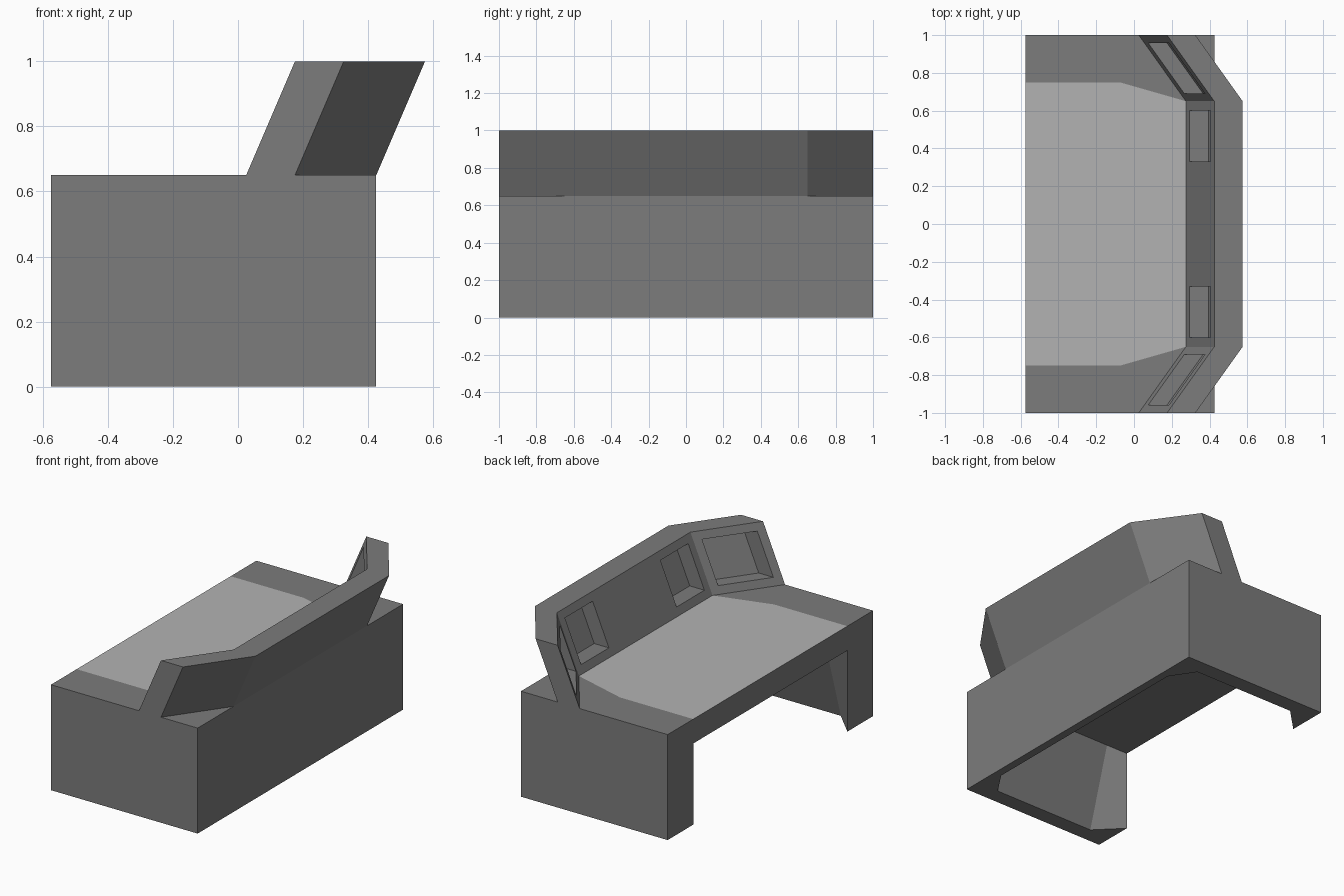
import bpy, bmesh
from mathutils import Matrix, Vector

if "Cube" in bpy.data.objects:
    bpy.data.objects.remove(bpy.data.objects["Cube"])


def material(name, v):
    m = bpy.data.materials.new(name)
    m.diffuse_color = (v, v, v, 1)
    m.use_nodes = True
    m.node_tree.nodes["Principled BSDF"].inputs["Base Color"].default_value = m.diffuse_color
    return m


def finish(bm, name, mats):
    bmesh.ops.recalc_face_normals(bm, faces=bm.faces[:])
    me = bpy.data.meshes.new(name)
    bm.to_mesh(me)
    bm.free()
    for m in mats:
        me.materials.append(m)
    ob = bpy.data.objects.new(name, me)
    bpy.context.collection.objects.link(ob)
    return ob


dark = material("dark_grey", 0.2)
light = material("light_grey", 0.45)
FRONT, REAR, TOP, CEIL = -0.575, 0.425, 0.65, 0.5

# Console body: half outline rings, mirrored across y
bm = bmesh.new()


def ring(points, z):
    return [bm.verts.new((x, y, z)) for x, y in points]


outer = [(FRONT, 1), (REAR, 1), (REAR, 0)]
a = ring(outer, TOP)
b = ring(outer, 0)
desk = ring([(FRONT, 0), (FRONT, .75), (-.075, .75), (.275, .65), (.275, 0)], TOP)
ceil = ring([(FRONT, 0), (FRONT, .75), (-.425, .75), (.275, .75), (.275, 0)], CEIL)
foot = ring([(FRONT, .75), (-.425, .9), (.275, .9), (.375, .75), (.375, 0)], 0)

faces = [
    (a[0], a[1], b[1], b[0]), (a[1], a[2], b[2], b[1]),        # end and rear
    (a[0], b[0], foot[0], ceil[1], desk[1]),                   # leg front
    (desk[1], ceil[1], ceil[0], desk[0]),                      # desktop edge
    (a[0], *desk[1:], a[2], a[1]),                             # top border
    (*b, *reversed(foot)), ceil,                               # underside, knee-hole ceiling
    (ceil[1], foot[0], foot[1], ceil[2]),                      # flared inner walls
    (ceil[2], foot[1], foot[2], ceil[3]),
    (ceil[3], foot[2], foot[3]),
    (ceil[3], foot[3], foot[4], ceil[4]),
]
for f in faces:
    bm.faces.new(f)
bm.faces.new(desk).material_index = 1                          # light work surface
bmesh.ops.mirror(bm, geom=bm.verts[:] + bm.edges[:] + bm.faces[:],
                 matrix=Matrix(), merge_dist=1e-4, axis='Y')
bmesh.ops.remove_doubles(bm, verts=bm.verts[:], dist=1e-4)
finish(bm, "console_body", [dark, light])

# Leaning back panel with two angled wings
bm = bmesh.new()
path = [(.025, -1), (.275, -.65), (.275, -.28), (.275, .28), (.275, .65), (.025, 1)]
rows = []
for x, y in path:
    rows.append([bm.verts.new((x + dx, y, z)) for dx, z in
                 ((0, TOP), (.15, 1), (.30, 1), (.15, TOP))])
inner = []
for p, q in zip(rows, rows[1:]):
    for i in range(4):
        j = (i + 1) % 4
        f = bm.faces.new((p[i], p[j], q[j], q[i]))
        if i == 0:
            inner.append(f)
bm.faces.new(rows[0])
bm.faces.new(rows[-1])
bmesh.ops.recalc_face_normals(bm, faces=bm.faces[:])

# Sunken screens: inset frame, then push straight back
screens = [f for i, f in enumerate(inner) if i != 2]
bmesh.ops.inset_individual(bm, faces=screens, thickness=.05, use_even_offset=True)
for f in screens:
    out = bmesh.ops.extrude_face_region(bm, geom=[f])["geom"]
    bmesh.ops.translate(bm, vec=Vector((.1, 0, 0)),
                        verts=[v for v in out if isinstance(v, bmesh.types.BMVert)])
bmesh.ops.delete(bm, geom=[f for f in screens if f.is_valid], context='FACES_ONLY')
finish(bm, "back_panel", [dark])
